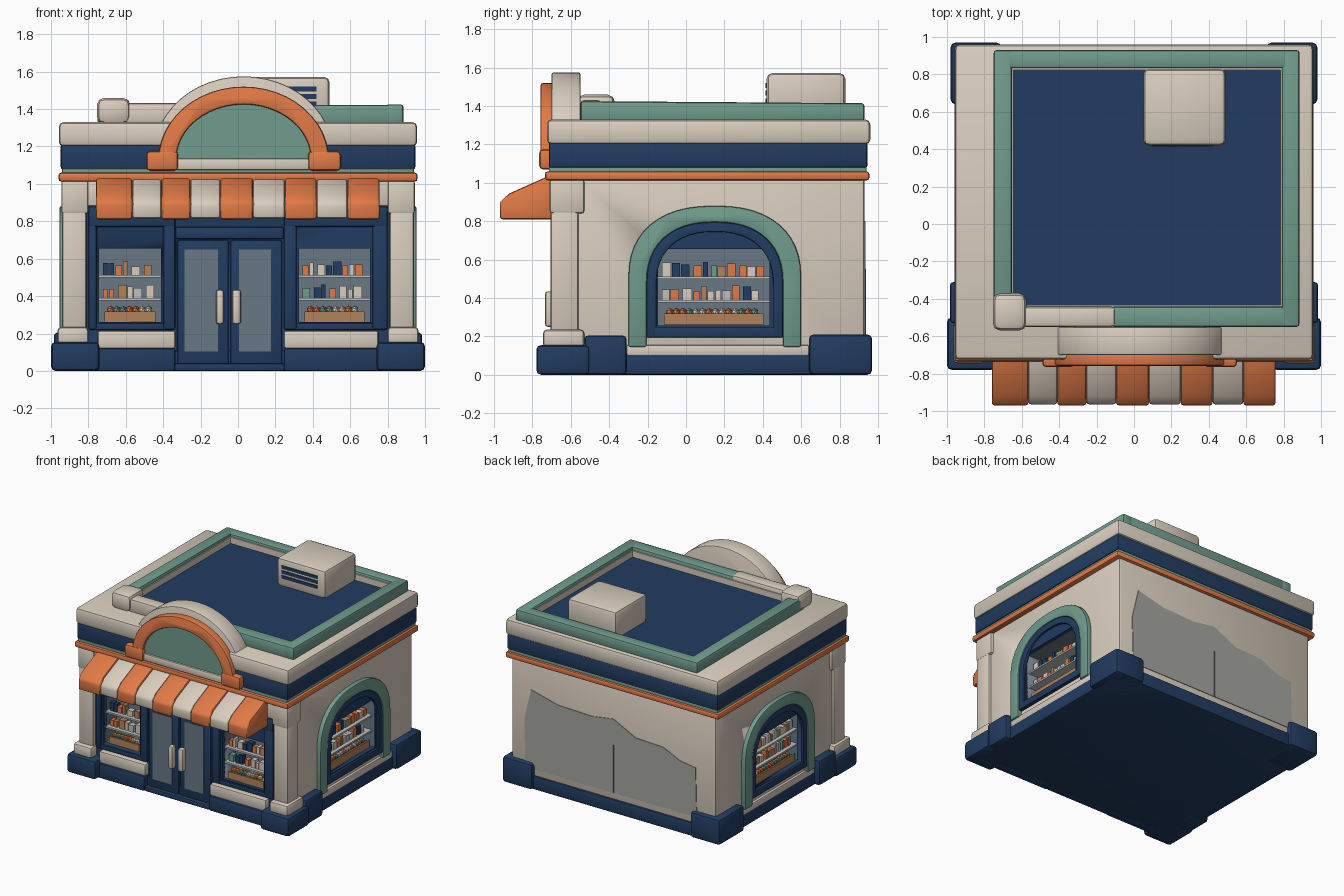
import bpy, bmesh, math, random
from mathutils import Vector, Matrix

if "Cube" in bpy.data.objects:
    bpy.data.objects.remove(bpy.data.objects["Cube"])
random.seed(4)

def mat(name, r, g, b):
    m = bpy.data.materials.new(name)
    lin = lambda c: ((c / 255 + 0.055) / 1.055) ** 2.4
    m.diffuse_color = (lin(r), lin(g), lin(b), 1)
    m.use_nodes = True
    m.node_tree.nodes["Principled BSDF"].inputs["Base Color"].default_value = m.diffuse_color
    return m

CREAM = mat("cream", 217, 205, 190)
NAVY = mat("navy", 33, 60, 97)
ORANGE = mat("orange", 225, 122, 70)
TEAL = mat("teal", 112, 156, 140)
GLASS = mat("grey glass", 106, 120, 132)
SHELF = mat("shelf grey", 190, 193, 192)
TAN = mat("crate tan", 178, 132, 90)
PATCH = mat("patch grey", 166, 166, 161)

def finish(name, bm, mats, bevel=0.0, seg=2):
    bmesh.ops.recalc_face_normals(bm, faces=bm.faces)
    me = bpy.data.meshes.new(name)
    bm.to_mesh(me)
    bm.free()
    for m in mats:
        me.materials.append(m)
    ob = bpy.data.objects.new(name, me)
    bpy.context.collection.objects.link(ob)
    bpy.ops.object.select_all(action='DESELECT')
    ob.select_set(True)
    bpy.context.view_layer.objects.active = ob
    if bevel:
        b = ob.modifiers.new("bevel", 'BEVEL')
        b.width, b.segments, b.limit_method = bevel, seg, 'ANGLE'
        bpy.ops.object.modifier_apply(modifier="bevel")
    bpy.ops.object.shade_smooth_by_angle(angle=math.radians(40))
    return ob

def add_box(bm, x0, x1, y0, y1, z0, z1, mi=0):
    m = Matrix.Translation(((x0 + x1) / 2, (y0 + y1) / 2, (z0 + z1) / 2)) @ \
        Matrix.Diagonal((abs(x1 - x0), abs(y1 - y0), abs(z1 - z0), 1))
    for v in bmesh.ops.create_cube(bm, size=1, matrix=m)['verts']:
        for f in v.link_faces:
            f.material_index = mi

def box(name, x0, x1, y0, y1, z0, z1, m, bevel=0.012):
    bm = bmesh.new()
    add_box(bm, x0, x1, y0, y1, z0, z1)
    return finish(name, bm, [m], bevel)

def prism(name, pts, axis, a, b, m, bevel=0.01):
    """Extrude a (u, z) outline along the x or y axis from a to b."""
    bm = bmesh.new()
    f = bm.faces.new([bm.verts.new((u, a, z) if axis == 'y' else (a, u, z)) for u, z in pts])
    ext = bmesh.ops.extrude_face_region(bm, geom=[f])['geom']
    d = Vector((0, b - a, 0) if axis == 'y' else (b - a, 0, 0))
    bmesh.ops.translate(bm, verts=[e for e in ext if isinstance(e, bmesh.types.BMVert)], vec=d)
    return finish(name, bm, [m], bevel)

def arch(c, w, z0, z1, z2, p=1.0, n=24):
    pts = [(c + w, z0)]
    for i in range(n + 1):
        t = math.pi * i / n
        co, si = math.cos(t), max(math.sin(t), 0)
        pts.append((c + math.copysign(abs(co) ** p * w, co), z1 + (z2 - z1) * si ** p))
    return pts + [(c - w, z0)]

def cut(ob, cutters, mode):
    bpy.context.view_layer.objects.active = ob
    for c in cutters:
        md = ob.modifiers.new("cut", 'BOOLEAN')
        md.object, md.operation, md.solver = c, 'DIFFERENCE', 'EXACT'
        md.material_mode = mode
        bpy.ops.object.modifier_apply(modifier="cut")

# Window cutters: two in the front, one on each side
front_wins = [(-0.743, -0.412), (0.326, 0.706)]
front_cut = [box("front_cutter", a, b, -0.9, -0.5, 0.262, 0.655, GLASS, 0) for a, b in front_wins]
side_cut = {s: box("side_cutter", s * 0.77, s * 1.1, -0.145, 0.435, 0.257, 0.655, GLASS, 0) for s in (-1, 1)}

# Main walls and base
body = box("walls", -0.92, 0.92, -0.645, 0.93, 0.02, 1.1, CREAM, 0.02)
cut(body, front_cut + list(side_cut.values()), 'TRANSFER')
box("base_plinth", -0.94, 0.94, -0.68, 0.945, 0, 0.11, NAVY)
box("wall_above_front", -0.9, 0.9, -0.70, -0.6, 0.88, 1.02, CREAM)

# Navy shopfront with openings
facade = box("shopfront_panel", -0.81, 0.81, -0.672, -0.63, 0.1, 0.88, NAVY, 0)
cut(facade, front_cut, 'INDEX')
for (a, b), (o0, o1) in zip(front_wins, [(-0.8, -0.335), (0.245, 0.8)]):
    box("window_frame_left", o0, a - 0.012, -0.692, -0.66, 0.22, 0.80, NAVY)
    box("window_frame_right", b + 0.012, o1, -0.692, -0.66, 0.22, 0.80, NAVY)
    box("window_header", o0, o1, -0.695, -0.66, 0.77, 0.88, NAVY)
    box("window_bottom_rail", a - 0.02, b + 0.02, -0.685, -0.66, 0.22, 0.255, NAVY, 0.005)
    box("window_sill", max(o0, -0.75), min(o1, 0.75), -0.715, -0.64, 0.12, 0.215, CREAM)
    box("window_plinth", max(o0, -0.76), min(o1, 0.76), -0.725, -0.64, 0, 0.122, NAVY)

# Double door
box("door_step", -0.34, 0.25, -0.72, -0.64, 0, 0.04, NAVY)
box("door_header", -0.335, 0.245, -0.70, -0.66, 0.705, 0.77, NAVY)
for x0, x1, g0, g1, h0, h1 in [(-0.325, -0.05, -0.285, -0.107, -0.118, -0.076),
                               (-0.04, 0.235, 0.005, 0.176, -0.032, 0.016)]:
    box("door_leaf", x0, x1, -0.69, -0.66, 0.03, 0.70, NAVY)
    box("door_glass", g0, g1, -0.694, -0.688, 0.105, 0.65, GLASS, 0)
    box("door_handle", h0, h1, -0.735, -0.685, 0.25, 0.435, CREAM, 0.015)

# Corner blocks, pilasters and side windows, mirrored
for s in (-1, 1):
    box("front_corner_block", s * 0.74, s * 1.0, -0.78, -0.5, 0, 0.155, NAVY, 0.025)
    box("side_corner_block", s * 0.8, s * 0.985, -0.53, -0.31, 0, 0.205, NAVY, 0.02)
    box("rear_corner_block", s * 0.71, s * 0.98, 0.64, 0.97, 0, 0.21, NAVY, 0.025)
    box("pilaster_base", s * 0.8, s * 0.965, -0.745, -0.53, 0.14, 0.235, CREAM, 0.02)
    box("pilaster", s * 0.81, s * 0.94, -0.705, -0.56, 0.2, 0.87, CREAM, 0.015)
    box("pilaster_top", s * 0.8, s * 0.945, -0.71, -0.53, 0.84, 1.02, CREAM, 0.015)
    box("side_sill", s * 0.9, s * 0.94, -0.31, 0.64, 0.1, 0.155, CREAM, 0.008)
    outer, inner = arch(0.15, 0.45, 0.145, 0.5, 0.88, 0.85), arch(0.15, 0.355, 0.145, 0.47, 0.795, 0.85)
    prism("side_arch_trim", outer + inner[::-1], 'x', s * 0.90, s * 0.955, TEAL)
    panel = prism("side_window_panel", arch(0.15, 0.36, 0.195, 0.47, 0.797, 0.85), 'x', s * 0.9, s * 0.932, NAVY, 0)
    cut(panel, [side_cut[s]], 'INDEX')
    ring = arch(0.15, 0.355, 0.195, 0.47, 0.795, 0.85) + arch(0.15, 0.305, 0.195, 0.46, 0.745, 0.85)[::-1]
    prism("side_window_ring", ring, 'x', s * 0.92, s * 0.95, NAVY, 0.006)
    box("side_window_rail", s * 0.92, s * 0.95, -0.2, 0.5, 0.195, 0.25, NAVY, 0.006)

for c in front_cut + list(side_cut.values()):
    bpy.data.objects.remove(c)

# Shelves with goods: built along u with depth d, then turned to the wall
def display(name, u0, u1, turn):
    bm = bmesh.new()
    for z in (0.39, 0.513):
        add_box(bm, u0, u1, 0.015, 0.13, z - 0.013, z, 0)
        u = u0 + 0.02
        while u < u1 - 0.05:
            w = random.uniform(0.022, 0.05)
            add_box(bm, u, u + w, 0.045, 0.09, z, z + random.uniform(0.045, 0.075),
                    random.choice([0, 1, 1, 2, 3, 4, 5]))
            u += w + random.choice([0.004, 0.006, 0.02])
    add_box(bm, u0 + 0.03, u1 - 0.03, 0.015, 0.028, 0.262, 0.318, 5)
    add_box(bm, u0 + 0.03, u1 - 0.03, 0.028, 0.12, 0.262, 0.305, 5)
    n = int((u1 - u0 - 0.08) / 0.034)
    for i in range(n):
        for d in (0.05, 0.09):
            mtx = Matrix.Translation((u0 + 0.06 + i * 0.034, d, 0.32 + d * 0.1))
            r = bmesh.ops.create_icosphere(bm, subdivisions=1, radius=0.021, matrix=mtx)
            k = random.choice([1, 2, 2, 3])
            for v in r['verts']:
                for f in v.link_faces:
                    f.material_index = k
    bm.transform(turn)
    finish(name, bm, [SHELF, CREAM, ORANGE, TEAL, NAVY, TAN])

for a, b in front_wins:
    display("front_goods", a, b, Matrix.Translation((0, -0.655, 0)))
display("right_goods", -0.145, 0.435, Matrix.Translation((0.915, 0, 0)) @ Matrix.Rotation(math.pi / 2, 4, 'Z'))
display("left_goods", -0.435, 0.145, Matrix.Translation((-0.915, 0, 0)) @ Matrix.Rotation(-math.pi / 2, 4, 'Z'))

# Cornice tiers
box("orange_band", -0.96, 0.96, -0.735, 0.955, 1.012, 1.06, ORANGE, 0.015)
box("teal_strip", -0.94, 0.94, -0.715, 0.94, 1.05, 1.082, TEAL, 0.004)
box("navy_band", -0.948, 0.948, -0.715, 0.945, 1.078, 1.21, NAVY)
box("cream_cornice", -0.958, 0.958, -0.725, 0.96, 1.2, 1.33, CREAM, 0.025)

# Roof: navy deck, cream lip, teal raised kerb
box("roof_deck", -0.66, 0.8, -0.45, 0.84, 1.32, 1.345, NAVY, 0)
def rim(name, x0, x1, y0, y1, t, z0, z1, m):
    bm = bmesh.new()
    add_box(bm, x0, x0 + t, y0, y1, z0, z1)
    add_box(bm, x1 - t, x1, y0, y1, z0, z1)
    add_box(bm, x0 + t, x1 - t, y0, y0 + t, z0, z1)
    add_box(bm, x0 + t, x1 - t, y1 - t, y1, z0, z1)
    return finish(name, bm, [m])
rim("roof_lip", -0.655, 0.795, -0.445, 0.835, 0.012, 1.33, 1.395, CREAM)
prism("kerb_left", [(-0.45, 1.32), (0.93, 1.32), (0.93, 1.415), (-0.45, 1.425)], 'x', -0.75, -0.652, TEAL, 0.015)
prism("kerb_right", [(-0.55, 1.32), (0.93, 1.32), (0.93, 1.415), (-0.55, 1.425)], 'x', 0.79, 0.885, TEAL, 0.015)
box("kerb_back", -0.74, 0.875, 0.833, 0.93, 1.32, 1.415, TEAL, 0.015)
box("kerb_front", -0.12, 0.875, -0.55, -0.442, 1.32, 1.423, TEAL, 0.015)
box("kerb_front_cream", -0.62, -0.1, -0.55, -0.442, 1.32, 1.432, CREAM, 0.02)
box("kerb_corner_post", -0.755, -0.575, -0.57, -0.37, 1.32, 1.46, CREAM, 0.04)

# Rooftop unit with vent slats
box("rooftop_unit", 0.05, 0.49, 0.42, 0.83, 1.34, 1.572, CREAM, 0.03)
for z in (1.415, 1.455, 1.495):
    box("unit_vent", 0.1, 0.42, 0.414, 0.422, z, z + 0.025, NAVY, 0)

# Arched front sign without lettering
prism("sign_backing", arch(0.03, 0.48, 1.15, 1.16, 1.575), 'y', -0.70, -0.55, CREAM, 0.02)
prism("sign_panel", arch(0.03, 0.37, 1.12, 1.13, 1.44), 'y', -0.735, -0.68, TEAL, 0)
prism("sign_arch", arch(0.03, 0.455, 1.09, 1.13, 1.52) + arch(0.03, 0.36, 1.09, 1.13, 1.425)[::-1],
      'y', -0.758, -0.68, ORANGE, 0.012)
for x0, x1 in ((-0.49, -0.32), (0.375, 0.55)):
    box("sign_foot", x0, x1, -0.765, -0.69, 1.07, 1.175, ORANGE, 0.02)
box("sign_ledge", -0.33, 0.385, -0.748, -0.69, 1.075, 1.135, CREAM, 0.01)

# Striped awning
edges = [-0.76, -0.565, -0.41, -0.255, -0.095, 0.08, 0.25, 0.42, 0.585, 0.757]
for i, (a, b) in enumerate(zip(edges, edges[1:])):
    o = 0.006 * (i % 2)
    prism("awning_stripe", [(-0.69, 1.035 - o), (-0.73, 1.03 - o), (-0.92, 0.945 - o), (-0.97 + o, 0.90 - o),
                            (-0.97 + o, 0.81 + o), (-0.69, 0.81 + o)],
          'x', a, b, CREAM if i % 2 else ORANGE, 0.014)

# Painted grey patch on the back wall with a dividing seam
prism("back_patch", [(0.79, 0.16), (0.8, 0.55), (0.74, 0.8), (0.5, 0.74), (0.2, 0.73), (0.0, 0.76), (-0.2, 0.66),
                     (-0.45, 0.65), (-0.6, 0.58), (-0.74, 0.56), (-0.75, 0.16)], 'y', 0.925, 0.935, PATCH, 0)
box("back_seam", -0.005, 0.005, 0.93, 0.938, 0.16, 0.55, GLASS, 0)
